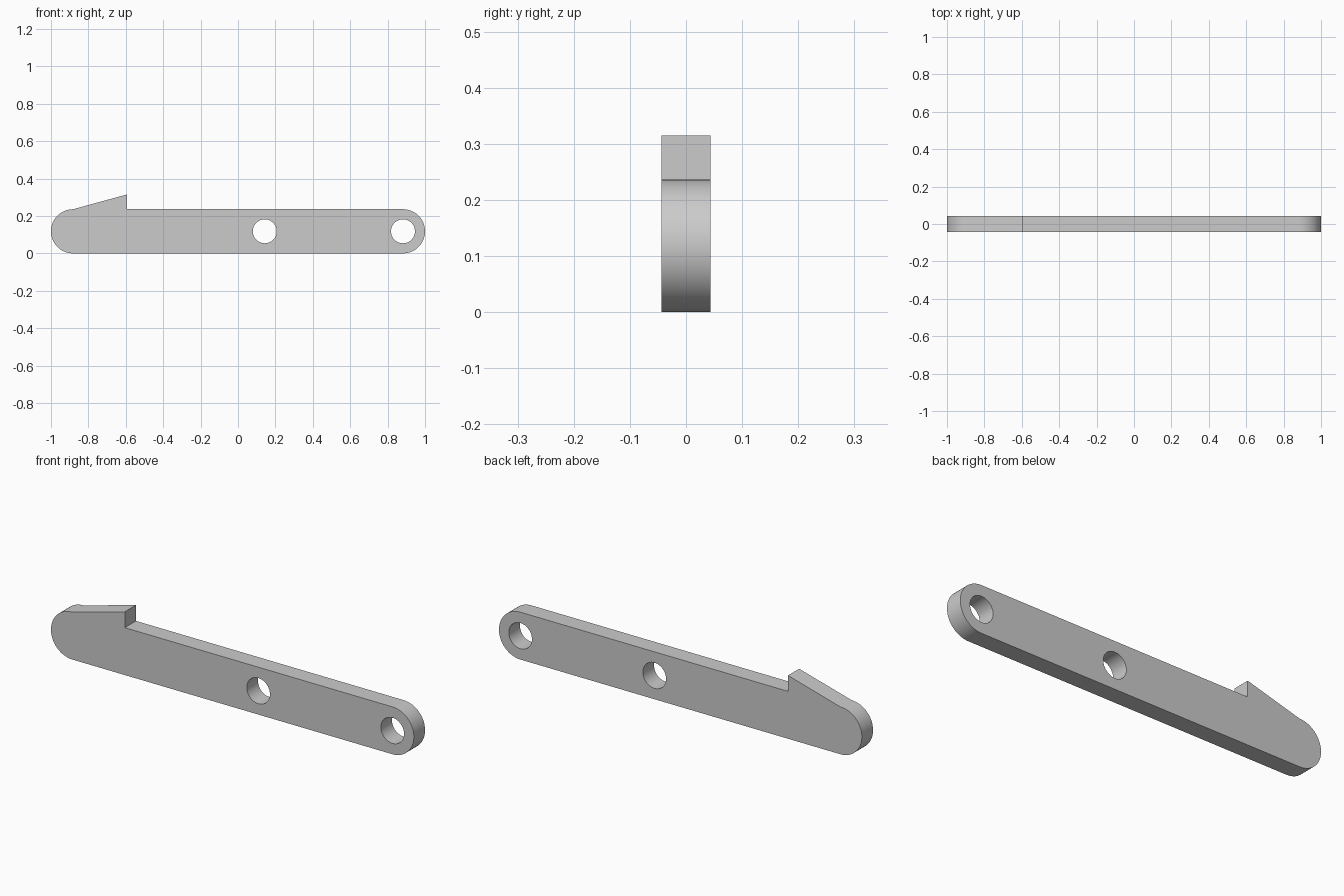
import bpy, bmesh
from math import cos, sin, pi

cube = bpy.data.objects.get("Cube")
if cube:
    bpy.data.objects.remove(cube, do_unlink=True)

R = 0.118           # end radius, half the bar height
END = 1 - R         # centre of each rounded end
THICK = 0.088
HOLE_R = 0.064
SEGMENTS = 48

grey = bpy.data.materials.new("light_grey")
grey.use_nodes = True
colour = (0.6, 0.6, 0.6, 1)
grey.diffuse_color = colour
grey.node_tree.nodes["Principled BSDF"].inputs["Base Color"].default_value = colour


def arc(cx, start):
    """Half circle of profile points, counter-clockwise from the start angle."""
    angles = [start + pi * i / SEGMENTS for i in range(SEGMENTS + 1)]
    return [(cx + R * cos(a), R + R * sin(a)) for a in angles]


def prism(name, profile, depth):
    """Extrude an x-z profile along y, centred on y = 0."""
    bm = bmesh.new()
    face = bm.faces.new([bm.verts.new((x, -depth / 2, z)) for x, z in profile])
    new = bmesh.ops.extrude_face_region(bm, geom=[face])["geom"]
    moved = [v for v in new if isinstance(v, bmesh.types.BMVert)]
    bmesh.ops.translate(bm, verts=moved, vec=(0, depth, 0))
    bmesh.ops.recalc_face_normals(bm, faces=bm.faces)
    mesh = bpy.data.meshes.new(name)
    bm.to_mesh(mesh)
    bm.free()
    obj = bpy.data.objects.new(name, mesh)
    bpy.context.collection.objects.link(obj)
    return obj


# Bar with rounded ends and a ramped catch on the upper edge
catch = [(-0.593, 2 * R), (-0.593, 0.315)]
bar = prism("latch_bar", arc(END, -pi / 2) + catch + arc(-END, pi / 2), THICK)
bar.data.materials.append(grey)
bpy.context.view_layer.objects.active = bar
bar.select_set(True)

# Pivot hole and end hole, drilled right through
for name, x in (("pivot_hole", 0.143), ("end_hole", END)):
    circle = [(x + HOLE_R * cos(2 * pi * i / SEGMENTS),
               R + HOLE_R * sin(2 * pi * i / SEGMENTS)) for i in range(SEGMENTS)]
    cutter = prism(name, circle, THICK * 3)
    cutter.data.materials.append(grey)
    cutter.hide_render = True
    cut = bar.modifiers.new(name, "BOOLEAN")
    cut.operation = "DIFFERENCE"
    cut.solver = "EXACT"
    cut.object = cutter
    bpy.ops.object.modifier_apply(modifier=name)
    bpy.data.objects.remove(cutter, do_unlink=True)

# Smooth round walls, crisp edges
bpy.ops.object.shade_smooth_by_angle(angle=pi / 15)
